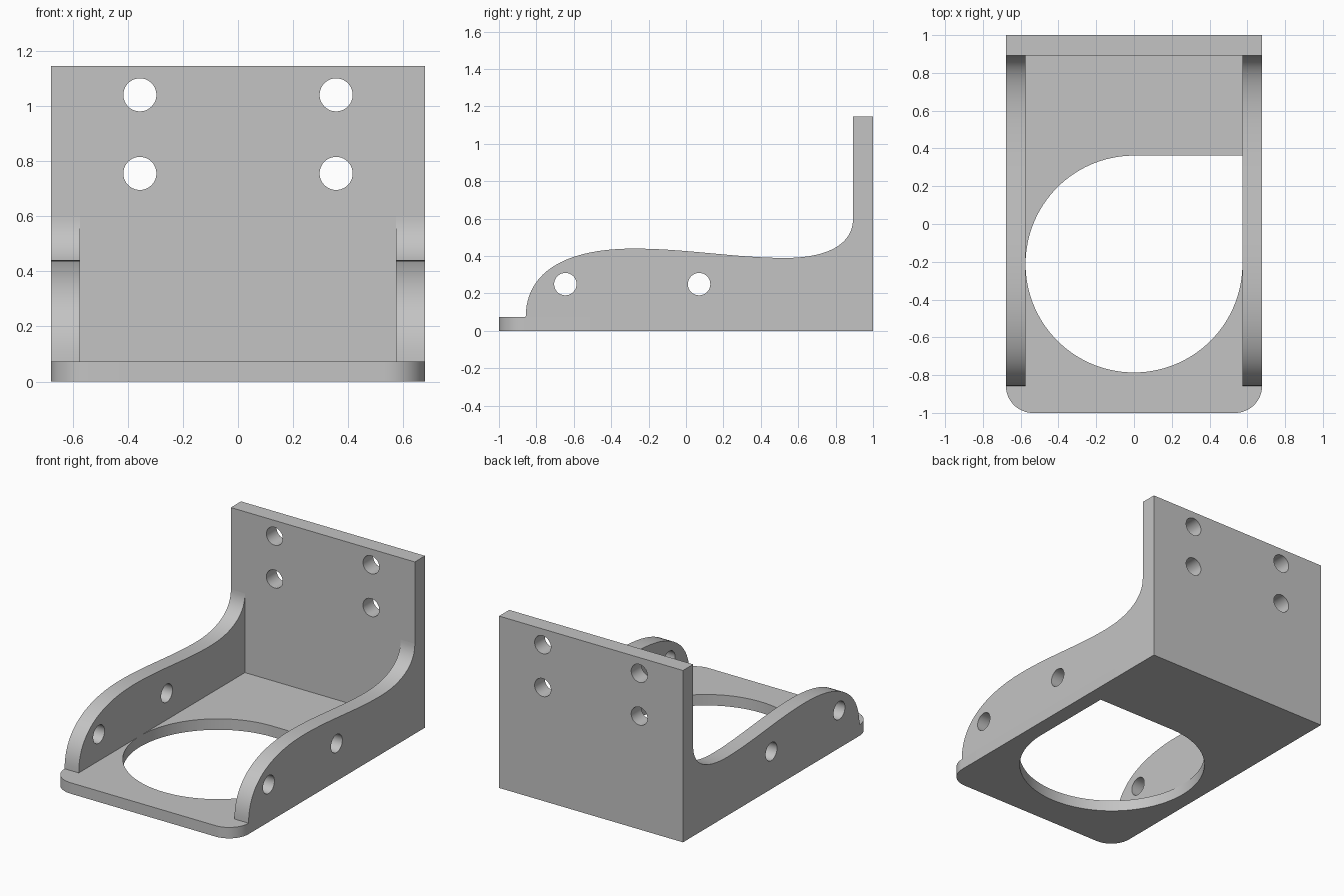
import bpy, bmesh, math
from mathutils import Matrix, Vector
from mathutils.geometry import interpolate_bezier

cube = bpy.data.objects.get("Cube")
if cube:
    bpy.data.objects.remove(cube, do_unlink=True)

grey = bpy.data.materials.new("plain grey")
grey.use_nodes = True
COLOUR = (0.55, 0.55, 0.55, 1)
grey.diffuse_color = COLOUR
grey.node_tree.nodes["Principled BSDF"].inputs["Base Color"].default_value = COLOUR

HALF_W, WALL_IN = 0.678, 0.574      # outer half width, inner wall face
BASE_T, BACK_IN, TOP = 0.073, 0.893, 1.145
FRONT_R = 0.143                     # rounded front corners


def arc(cx, cy, r, start, end, steps):
    """Points along an arc, angles in degrees."""
    angles = [math.radians(start + (end - start) * i / steps) for i in range(steps + 1)]
    return [(cx + r * math.cos(a), cy + r * math.sin(a)) for a in angles]


def circle(cx, cy, r, steps=40):
    return arc(cx, cy, r, 0, 360, steps)[:-1]


def plate(name, outline, holes, depth, matrix):
    """Extrude a flat outline with holes along local z, then place it."""
    bm = bmesh.new()
    edges = []
    for loop in [outline] + holes:
        verts = [bm.verts.new((x, y, 0)) for x, y in loop]
        edges += [bm.edges.new((v, verts[i - 1])) for i, v in enumerate(verts)]
    bmesh.ops.triangle_fill(bm, edges=edges, use_beauty=True, normal=(0, 0, 1))
    made = bmesh.ops.extrude_face_region(bm, geom=bm.faces[:], use_keep_orig=True)
    moved = [g for g in made["geom"] if isinstance(g, bmesh.types.BMVert)]
    bmesh.ops.translate(bm, verts=moved, vec=(0, 0, depth))
    bmesh.ops.transform(bm, matrix=matrix, verts=bm.verts)
    bmesh.ops.recalc_face_normals(bm, faces=bm.faces[:])
    mesh = bpy.data.meshes.new(name)
    bm.to_mesh(mesh)
    bm.free()
    mesh.materials.append(grey)
    obj = bpy.data.objects.new(name, mesh)
    bpy.context.collection.objects.link(obj)
    bpy.ops.object.select_all(action="DESELECT")
    obj.select_set(True)
    bpy.context.view_layer.objects.active = obj
    bpy.ops.object.shade_smooth_by_angle(angle=math.radians(30))
    return obj


# Base plate: rounded front corners, opening with one square corner
corner_x, corner_y = HALF_W - FRONT_R, FRONT_R - 1
base_outline = ([(HALF_W, BACK_IN), (-HALF_W, BACK_IN)]
                + arc(-corner_x, corner_y, FRONT_R, 180, 270, 16)
                + arc(corner_x, corner_y, FRONT_R, 270, 360, 16))
hole_y = -0.212
opening = arc(0, hole_y, WALL_IN, 90, 360, 90) + [(WALL_IN, hole_y + WALL_IN)]
plate("base_plate", base_outline, [opening], BASE_T, Matrix.Identity(4))

# Back plate with four bolt holes
back_outline = [(-HALF_W, 0), (HALF_W, 0), (HALF_W, TOP), (-HALF_W, TOP)]
bolts = [circle(x, z, 0.06) for x in (-0.356, 0.356) for z in (0.755, 1.04)]
plate("back_plate", back_outline, bolts, 1 - BACK_IN,
      Matrix.Translation((0, 1, 0)) @ Matrix.Rotation(math.pi / 2, 4, "X"))

# Side walls: a flowing top edge rising into the back plate
bezier_spans = [
    [(-0.857, BASE_T), (-0.857, 0.33), (-0.62, 0.44), (-0.28, 0.44)],
    [(-0.28, 0.44), (0.0, 0.44), (0.27, 0.39), (0.53, 0.39)],
    [(0.53, 0.39), (0.75, 0.39), (BACK_IN, 0.46), (BACK_IN, 0.6)],
]
wall_outline = [(BACK_IN, BASE_T)]
for span in bezier_spans:
    points = interpolate_bezier(*[Vector((y, z, 0)) for y, z in span], 25)
    wall_outline += [(p.x, p.y) for p in points[:-1]]
wall_outline.append((BACK_IN, 0.6))
side_holes = [circle(y, 0.25, 0.06) for y in (-0.645, 0.07)]
# local x, y, z become world y, z, x
to_side = Matrix(((0, 0, 1, 0), (1, 0, 0, 0), (0, 1, 0, 0), (0, 0, 0, 1)))
for name, x in (("left_wall", WALL_IN), ("right_wall", -HALF_W)):
    plate(name, wall_outline, side_holes, HALF_W - WALL_IN,
          Matrix.Translation((x, 0, 0)) @ to_side)
